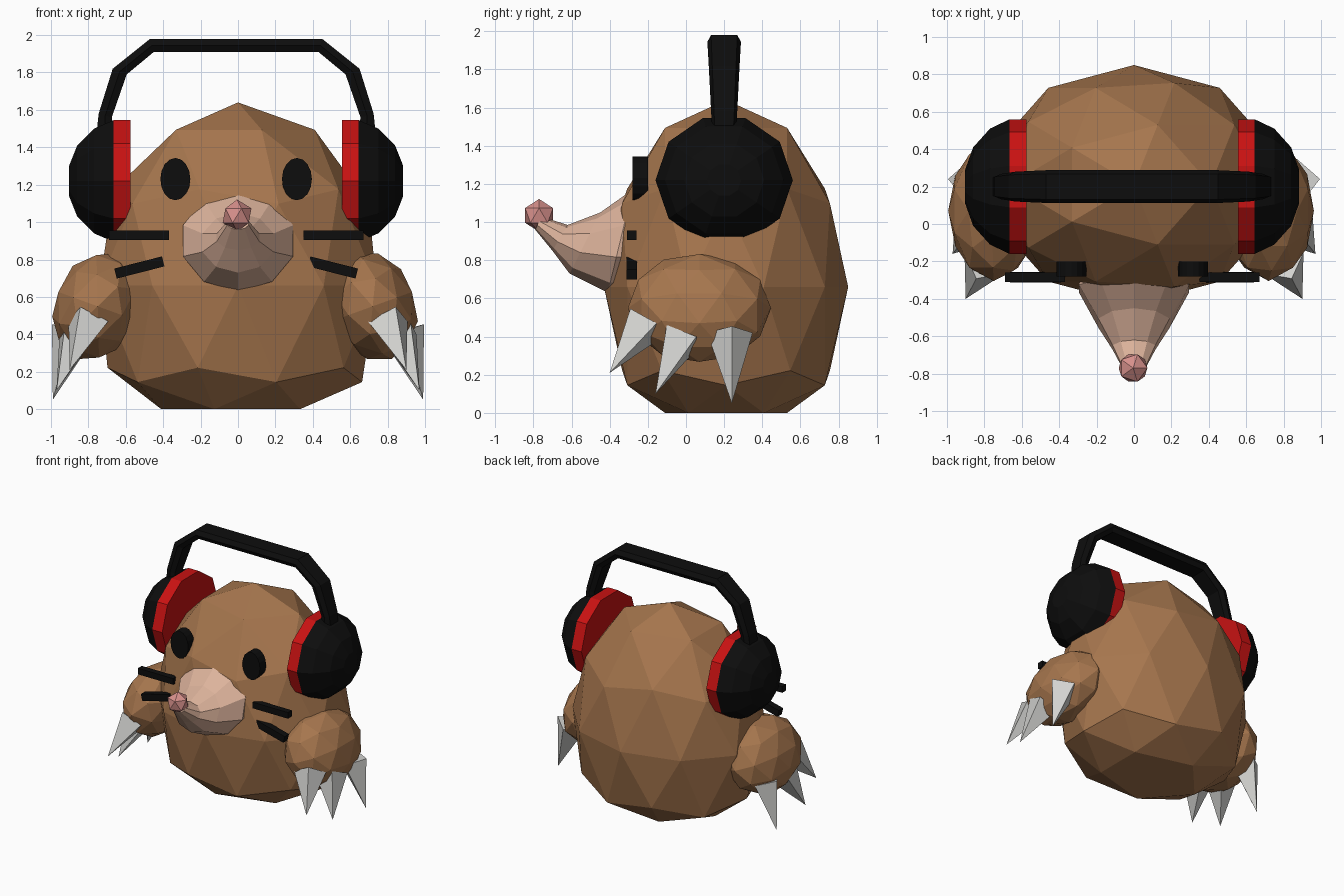
import bpy, bmesh
from math import cos, sin, pi, radians
from mathutils import Vector, Matrix

cube = bpy.data.objects.get("Cube")
if cube:
    bpy.data.objects.remove(cube)


def material(name, r, g, b):
    m = bpy.data.materials.new(name)
    m.use_nodes = True
    m.diffuse_color = (r, g, b, 1)
    bsdf = next(n for n in m.node_tree.nodes if n.type == "BSDF_PRINCIPLED")
    bsdf.inputs["Base Color"].default_value = (r, g, b, 1)
    bsdf.inputs["Roughness"].default_value = 0.9
    return m


BROWN = material("brown fur", 0.38, 0.18, 0.075)
SKIN = material("pale snout", 0.72, 0.45, 0.33)
PINK = material("pink nose", 0.68, 0.28, 0.26)
RED = material("red padding", 0.58, 0.006, 0.006)
BLACK = material("black", 0.004, 0.004, 0.004)
CLAW = material("pale grey claw", 0.66, 0.66, 0.64)


def finish(name, bm, mat):
    bmesh.ops.recalc_face_normals(bm, faces=bm.faces)
    mesh = bpy.data.meshes.new(name)
    bm.to_mesh(mesh)
    bm.free()
    mesh.materials.append(mat)
    ob = bpy.data.objects.new(name, mesh)
    bpy.context.collection.objects.link(ob)
    return ob


def ball(name, mat, centre, radii, level=2, tilt=0, floor=None):
    bm = bmesh.new()
    m = (Matrix.Translation(centre) @ Matrix.Rotation(tilt, 4, "Y")
         @ Matrix.Diagonal((*radii, 1)))
    bmesh.ops.create_icosphere(bm, subdivisions=level, radius=1, matrix=m)
    if floor is not None:
        for v in bm.verts:
            v.co.z = max(v.co.z, floor)
    return finish(name, bm, mat)


def loft(name, mat, rings):
    """Skin a list of equal point rings and cap both ends."""
    bm = bmesh.new()
    rows = [[bm.verts.new(p) for p in ring] for ring in rings]
    n = len(rows[0])
    for a, b in zip(rows, rows[1:]):
        for i in range(n):
            j = (i + 1) % n
            bm.faces.new((a[i], a[j], b[j], b[i]))
    bm.faces.new(rows[0])
    bm.faces.new(rows[-1])
    return finish(name, bm, mat)


def cone(name, mat, base, tip, radius):
    base, tip = Vector(base), Vector(tip)
    axis = tip - base
    turn = axis.to_track_quat("Z", "Y").to_matrix().to_4x4()
    bm = bmesh.new()
    bmesh.ops.create_cone(bm, cap_ends=True, segments=4, radius1=radius, radius2=0,
                          depth=axis.length,
                          matrix=Matrix.Translation((base + tip) / 2) @ turn)
    return finish(name, bm, mat)


def bar(name, mat, a, b, thick):
    a, b = Vector(a), Vector(b)
    turn = (b - a).to_track_quat("X", "Z").to_matrix().to_4x4()
    bm = bmesh.new()
    bmesh.ops.create_cube(bm, size=1, matrix=Matrix.Translation((a + b) / 2) @ turn
                          @ Matrix.Diagonal(((b - a).length, thick, thick, 1)))
    return finish(name, bm, mat)


# Body with a flattened underside
ball("body", BROWN, (0, 0.21, 0.66), (0.78, 0.64, 0.98), floor=0.0)


# Snout: slanted rings given by top point, bottom point and half width
def snout_ring(top, bottom, half, n=10):
    (ty, tz), (by, bz) = top, bottom
    ring = []
    for i in range(n):
        a = 2 * pi * i / n
        t = (1 - cos(a)) / 2
        ring.append((half * sin(a), ty + (by - ty) * t, tz + (bz - tz) * t))
    return ring


loft("snout", SKIN, [
    snout_ring((-0.15, 1.15), (-0.25, 0.65), 0.28),
    snout_ring((-0.28, 1.17), (-0.41, 0.63), 0.31),
    snout_ring((-0.45, 1.05), (-0.61, 0.73), 0.2),
    snout_ring((-0.62, 0.985), (-0.7, 0.85), 0.12),
    snout_ring((-0.76, 1.03), (-0.79, 0.96), 0.06)])
ball("nose", PINK, (-0.005, -0.77, 1.035), (0.086, 0.086, 0.086), level=1)

# Headband: outer and inner edge points of one half, mirrored
CX, CY = -0.01, 0.2
half = [((0.75, 1.44), (0.65, 1.44), 0.06), ((0.735, 1.58), (0.665, 1.56), 0.068),
        ((0.66, 1.82), (0.585, 1.79), 0.08), ((0.46, 1.98), (0.44, 1.91), 0.088)]
band = []
for s, part in ((-1, half), (1, half[::-1])):
    for (ox, oz), (ix, iz), w in part:
        mx, mz = (ox + ix) / 2, (oz + iz) / 2
        shape = [(ox, -0.78, oz), (ox, 0.78, oz), (mx, 1, mz),
                 (ix, 0.78, iz), (ix, -0.78, iz), (mx, -1, mz)]
        band.append([(CX + s * x, CY + w * k, z) for x, k, z in shape])
loft("headband", BLACK, band)


def disc(x, r):
    return [(x, CY + r * cos(2 * pi * i / 10), 1.22 + 0.95 * r * sin(2 * pi * i / 10))
            for i in range(10)]


for side, s in (("right", -1), ("left", 1)):
    # Headphone cups
    loft(side + "_ear_pad", RED, [disc(CX + s * x, 0.36) for x in (0.565, 0.655)])
    cup = ((0.655, 0.36), (0.76, 0.31), (0.85, 0.21), (0.893, 0.09))
    loft(side + "_ear_cup", BLACK, [disc(CX + s * x, r) for x, r in cup])

    # Eyes
    ex = CX + s * 0.325
    loft(side + "_eye", BLACK, [
        [(ex + 0.08 * cos(2 * pi * i / 16), y, 1.23 + 0.113 * sin(2 * pi * i / 16))
         for i in range(16)] for y in (-0.28, -0.2)])

    # Whiskers
    bar(side + "_upper_whisker", BLACK, (CX + s * 0.36, -0.285, 0.93),
        (CX + s * 0.68, -0.285, 0.93), 0.05)
    bar(side + "_lower_whisker", BLACK, (CX + s * 0.39, -0.285, 0.79),
        (CX + s * 0.645, -0.285, 0.725), 0.055)

    # Arms with three claws each
    ax = -0.015 + s * 0.735
    ball(side + "_arm", BROWN, (ax, 0.07, 0.55), (0.235, 0.375, 0.3),
         tilt=radians(-20) * s)
    claws = [((0.8, -0.21, 0.47), (0.9, -0.4, 0.21)),
             ((0.86, -0.02, 0.4), (0.97, -0.16, 0.1)),
             ((0.88, 0.23, 0.42), (0.99, 0.24, 0.05))]
    for i, (base, tip) in enumerate(claws):
        cone(f"{side}_claw_{i + 1}", CLAW, (s * base[0], *base[1:]),
             (s * tip[0], *tip[1:]), 0.12)
